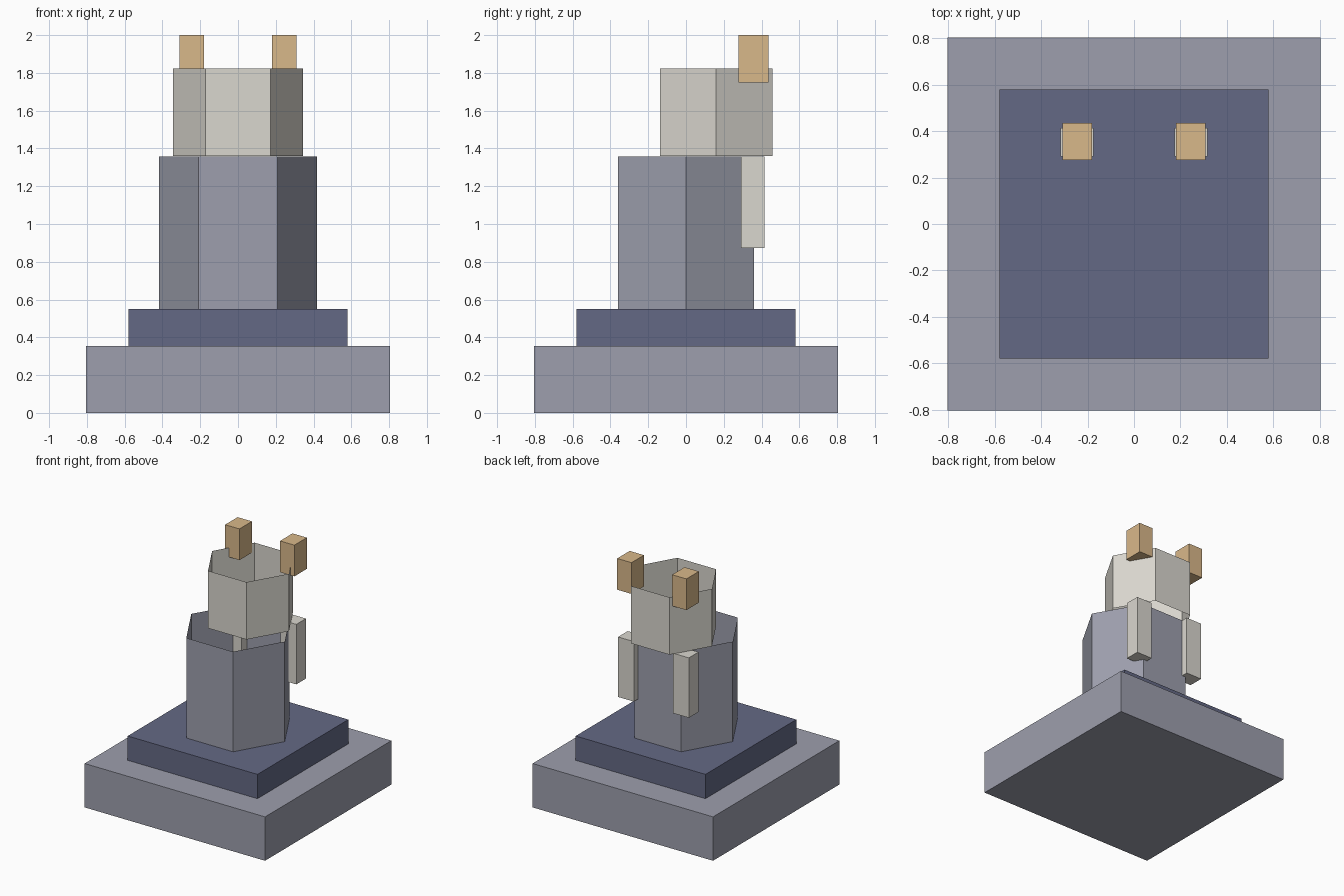
import bpy, bmesh, math
from mathutils import Vector

if "Cube" in bpy.data.objects:
    bpy.data.objects.remove(bpy.data.objects["Cube"])


def material(name, rgb):
    """Flat colour given as 0-255 sRGB, stored as linear."""
    lin = [(c / 255 / 12.92) if c < 10 else ((c / 255 + 0.055) / 1.055) ** 2.4 for c in rgb]
    m = bpy.data.materials.new(name)
    m.diffuse_color = (*lin, 1.0)
    m.use_nodes = True
    m.node_tree.nodes["Principled BSDF"].inputs["Base Color"].default_value = m.diffuse_color
    return m


STONE = material("grey stone", (157, 159, 173))
NAVY = material("slate blue", (100, 105, 133))
IVORY = material("pale ivory", (218, 215, 207))
TAN = material("warm tan", (217, 184, 138))


def finish(name, bm, mat):
    mesh = bpy.data.meshes.new(name)
    bm.to_mesh(mesh)
    bm.free()
    mesh.materials.append(mat)
    obj = bpy.data.objects.new(name, mesh)
    bpy.context.collection.objects.link(obj)
    return obj


def box(name, mat, x, y, z):
    """Box from (min, max) ranges on each axis."""
    bm = bmesh.new()
    bmesh.ops.create_cube(bm, size=1)
    for v in bm.verts:
        v.co = Vector([(a + b) / 2 + c * (b - a) for c, (a, b) in zip(v.co, (x, y, z))])
    return finish(name, bm, mat)


def open_hexagon(name, mat, radius, y, z0, z1):
    """Six-sided tube without end caps, corners pointing along x."""
    bm = bmesh.new()
    rings = [[bm.verts.new((radius * math.cos(math.radians(60 * i)),
                            y + radius * math.sin(math.radians(60 * i)), z))
              for i in range(6)] for z in (z0, z1)]
    for i in range(6):
        j = (i + 1) % 6
        bm.faces.new((rings[0][i], rings[0][j], rings[1][j], rings[1][i]))
    return finish(name, bm, mat)


# Stepped plinth
box("base", STONE, (-0.805, 0.805), (-0.805, 0.805), (0, 0.354))
box("step", NAVY, (-0.579, 0.579), (-0.579, 0.579), (0.354, 0.55))

# Hollow body and head
open_hexagon("body", STONE, 0.417, 0.0, 0.55, 1.357)
open_hexagon("head", IVORY, 0.343, 0.16, 1.36, 1.823)

# Paired arms and ears
for side, s in (("left", -1), ("right", 1)):
    def span(half):
        return (s * 0.245 - half, s * 0.245 + half)
    box(side + "_arm", IVORY, span(0.071), (0.292, 0.415), (0.873, 1.357))
    box(side + "_ear", TAN, span(0.064), (0.277, 0.436), (1.748, 2.0))
